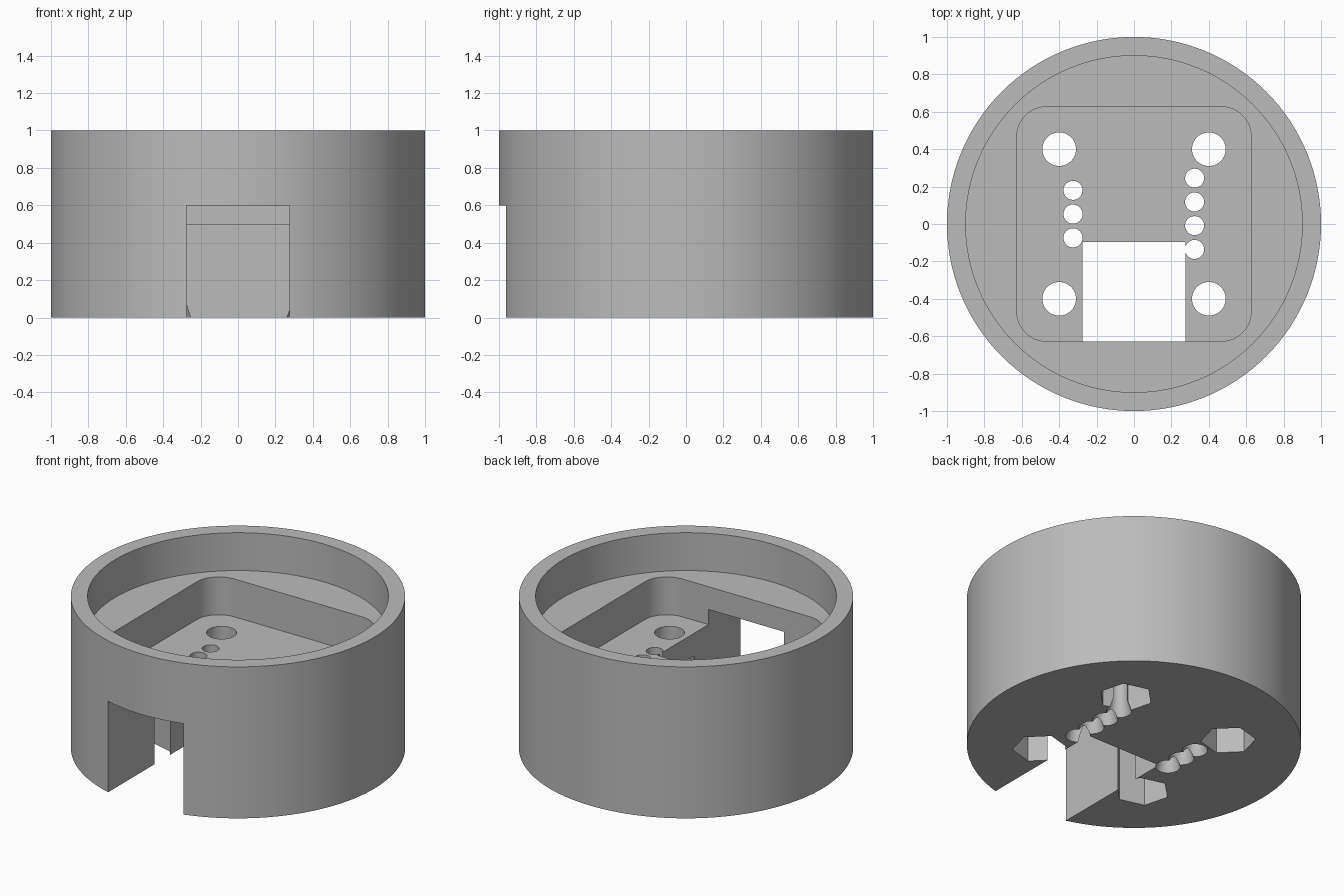
import bpy
import bmesh
import math
from mathutils import Vector

cube = bpy.data.objects.get("Cube")
if cube:
    bpy.data.objects.remove(cube, do_unlink=True)

grey = bpy.data.materials.new("plain grey")
grey.use_nodes = True
colour = (0.5, 0.5, 0.5, 1)
grey.diffuse_color = colour
grey.node_tree.nodes["Principled BSDF"].inputs["Base Color"].default_value = colour


def stack(name, rings):
    """Closed solid from matching rings of points, listed bottom to top."""
    bm = bmesh.new()
    loops = [[bm.verts.new(p) for p in ring] for ring in rings]
    n = len(loops[0])
    for low, high in zip(loops, loops[1:]):
        for i in range(n):
            j = (i + 1) % n
            bm.faces.new((low[i], low[j], high[j], high[i]))
    bm.faces.new(loops[0][::-1])
    bm.faces.new(loops[-1])
    mesh = bpy.data.meshes.new(name)
    bm.to_mesh(mesh)
    bm.free()
    mesh.materials.append(grey)
    obj = bpy.data.objects.new(name, mesh)
    bpy.context.collection.objects.link(obj)
    return obj


def circle(x, y, z, r, n, turn=0.0):
    angles = [turn + 2 * math.pi * i / n for i in range(n)]
    return [Vector((x + r * math.cos(a), y + r * math.sin(a), z)) for a in angles]


def rounded_square(half, r, z, steps=12):
    ring = []
    for k in range(4):
        mid = math.pi / 4 + k * math.pi / 2
        cx = math.copysign(half - r, math.cos(mid))
        cy = math.copysign(half - r, math.sin(mid))
        for i in range(steps + 1):
            a = (k + i / steps) * math.pi / 2
            ring.append(Vector((cx + r * math.cos(a), cy + r * math.sin(a), z)))
    return ring


def prism(name, x, y, r, n, z0, z1, turn=0.0):
    return stack(name, [circle(x, y, z, r, n, turn) for z in (z0, z1)])


# Round housing
housing = prism("housing", 0, 0, 1, 128, 0, 1)
cutters = []

# Shallow round recess and the rounded square pocket below it
cutters.append(prism("recess_cutter", 0, 0, 0.9, 128, 0.75, 1.2))
cutters.append(stack("pocket_cutter", [rounded_square(0.627, 0.16, z) for z in (0.5, 0.9)]))

# Connector slot through the front wall and floor
slot = [(-0.275, -1.2), (0.275, -1.2), (0.275, -0.095), (-0.275, -0.095)]
cutters.append(stack("slot_cutter", [[Vector((x, y, z)) for x, y in slot] for z in (-0.2, 0.6)]))

# Screw holes with hexagonal nut traps underneath
for sx in (-1, 1):
    for sy in (-1, 1):
        x, y = 0.4 * sx, 0.4 * sy
        cutters.append(prism("screw_cutter", x, y, 0.09, 40, -0.1, 0.6))
        cutters.append(prism("nut_cutter", x, y, 0.165, 6, -0.1, 0.35, math.atan2(sy, sx)))

# Two rows of wire holes, flared at the bottom
for x, top_y, count in ((-0.326, 0.18, 3), (0.324, 0.245, 4)):
    for i in range(count):
        y = top_y - 0.127 * i
        profile = ((-0.08, 0.1), (0.08, 0.051), (0.6, 0.051))
        cutters.append(stack("wire_cutter", [circle(x, y, z, r, 32) for z, r in profile]))

for cutter in cutters:
    cutter.hide_render = True
    mod = housing.modifiers.new("cut", 'BOOLEAN')
    mod.operation = 'DIFFERENCE'
    mod.solver = 'EXACT'
    mod.object = cutter

# Bake the cuts and discard the cutters
bpy.context.view_layer.update()
graph = bpy.context.evaluated_depsgraph_get()
result = bpy.data.meshes.new_from_object(housing.evaluated_get(graph))
housing.modifiers.clear()
housing.data = result
for cutter in cutters:
    bpy.data.objects.remove(cutter, do_unlink=True)

# Smooth round walls, sharp edges
bpy.ops.object.select_all(action='DESELECT')
housing.select_set(True)
bpy.context.view_layer.objects.active = housing
bpy.ops.object.shade_smooth_by_angle(angle=math.radians(25))
